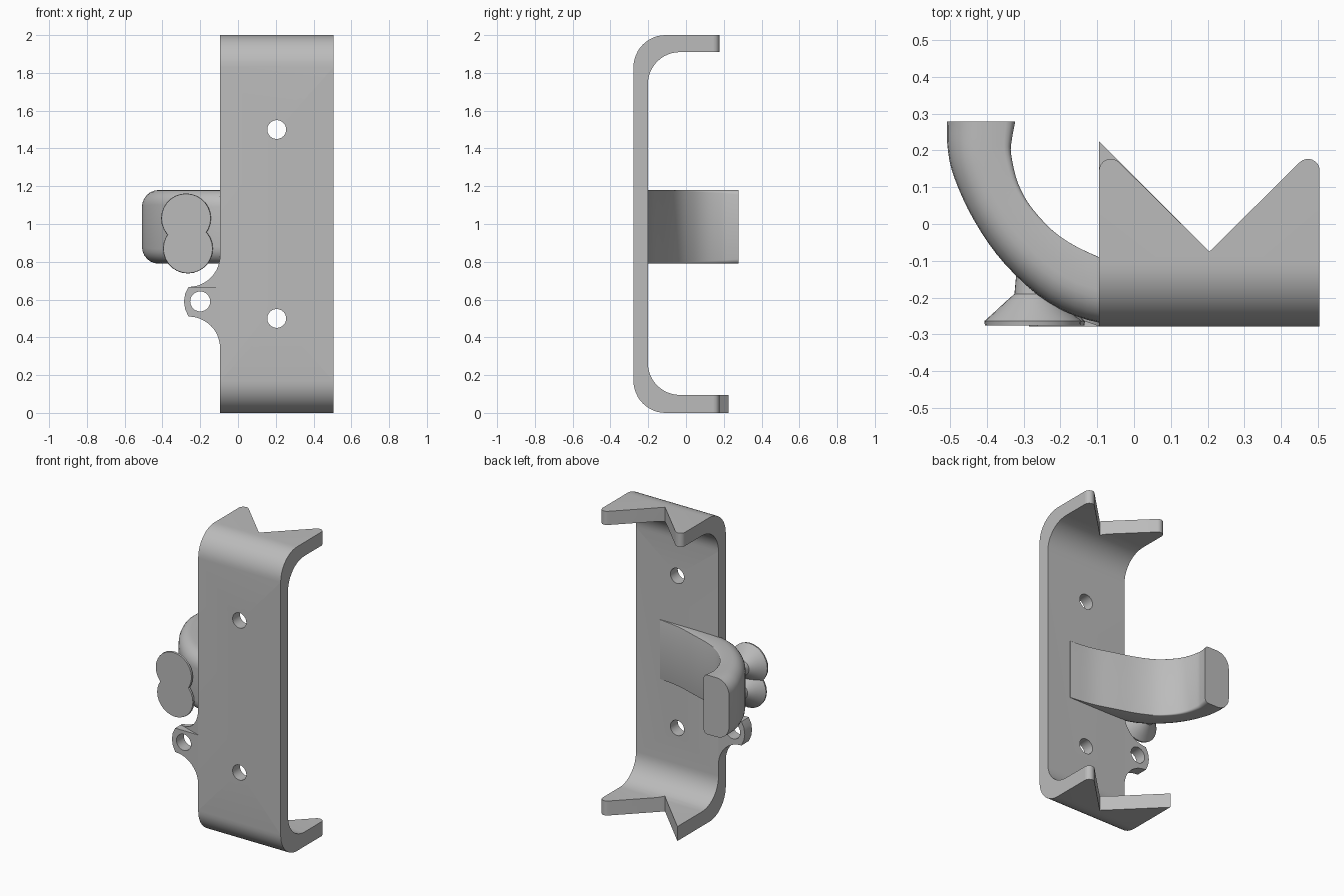
import bpy, bmesh
from math import sin, cos, pi, radians
from mathutils import Vector

if "Cube" in bpy.data.objects:
    bpy.data.objects.remove(bpy.data.objects["Cube"], do_unlink=True)

grey = bpy.data.materials.new("plain_grey")
grey.use_nodes = True
grey.diffuse_color = (0.5, 0.5, 0.5, 1)
grey.node_tree.nodes["Principled BSDF"].inputs["Base Color"].default_value = (0.5, 0.5, 0.5, 1)


def make(name, bm, smooth=30):
    bmesh.ops.recalc_face_normals(bm, faces=bm.faces)
    mesh = bpy.data.meshes.new(name)
    bm.to_mesh(mesh)
    bm.free()
    mesh.materials.append(grey)
    ob = bpy.data.objects.new(name, mesh)
    bpy.context.collection.objects.link(ob)
    shade(ob, smooth)
    return ob


def select(ob):
    bpy.ops.object.select_all(action='DESELECT')
    ob.select_set(True)
    bpy.context.view_layer.objects.active = ob


def shade(ob, angle=30):
    select(ob)
    bpy.ops.object.shade_smooth_by_angle(angle=radians(angle))


def arc(cx, cy, r, a0, a1, n=12):
    """Points on an arc, angles in degrees."""
    angles = [radians(a0 + (a1 - a0) * i / n) for i in range(n + 1)]
    return [(cx + r * cos(a), cy + r * sin(a)) for a in angles]


def prism(name, outline, axis, lo, hi):
    """Extrude a 2D outline along one axis."""
    place = {'x': lambda p, d: (d, p[0], p[1]),
             'y': lambda p, d: (p[0], d, p[1]),
             'z': lambda p, d: (p[0], p[1], d)}[axis]
    bm = bmesh.new()
    a = [bm.verts.new(place(p, lo)) for p in outline]
    b = [bm.verts.new(place(p, hi)) for p in outline]
    bm.faces.new(a)
    bm.faces.new(b[::-1])
    for i in range(len(a)):
        j = (i + 1) % len(a)
        bm.faces.new((a[i], a[j], b[j], b[i]))
    return make(name, bm)


def cut(ob, cutters):
    for c in cutters:
        c.hide_render = True
        mod = ob.modifiers.new("cut", 'BOOLEAN')
        mod.operation = 'DIFFERENCE'
        mod.solver = 'EXACT'
        mod.object = c
        select(ob)
        bpy.ops.object.modifier_apply(modifier=mod.name)
        bpy.data.objects.remove(c, do_unlink=True)
    shade(ob)


LEFT, RIGHT, MID = 0.505, -0.095, 0.205
FRONT, BACK, REACH = -0.278, -0.202, 0.24
R = 0.17

# C-shaped bracket
profile = ([(REACH, 0)] + arc(FRONT + R, R, R, 270, 180)
           + arc(FRONT + R, 2 - R, R, 180, 90)
           + [(REACH, 2), (REACH, 1.91)]
           + arc(BACK + R, 1.91 - R, R, 90, 180)
           + arc(BACK + R, 0.095 + R, R, 180, 270) + [(REACH, 0.095)])
bracket = prism("bracket", profile, 'x', RIGHT, LEFT)

# V notches with rounded tips; the lower right tip stays sharp
tip, tip_y = 0.032, 0.145
round_right = [(RIGHT - 0.1, tip_y)] + arc(RIGHT + tip, tip_y, tip, 180, 45, 8)
round_left = arc(LEFT - tip, tip_y, tip, 135, 0, 8) + [(LEFT + 0.1, tip_y)]
sharp_right = [(RIGHT - 0.1, 0.325)]
for start, lo, hi in ((round_right, 1.8, 2.1), (sharp_right, -0.1, 0.2)):
    outline = start + [(MID, -0.075)] + round_left + [(LEFT + 0.1, 0.5), (RIGHT - 0.1, 0.5)]
    cut(bracket, [prism("notch_cutter", outline, 'z', lo, hi)])

# Screw holes
cut(bracket, [prism("hole_cutter", arc(MID, z, 0.05, 0, 345, 23), 'y', -0.4, 0)
              for z in (0.5, 1.5)])

# Side lug with its hole
lug_outline = ([(RIGHT, 0.667), (-0.262, 0.667), (-0.28, 0.63), (-0.286, 0.59), (-0.28, 0.55)]
               + arc(-0.262, 0.343, 0.167, 90, 0))
lug = prism("side_lug", lug_outline, 'y', FRONT, BACK)
cut(lug, [prism("lug_hole_cutter", arc(-0.2, 0.59, 0.053, 0, 345, 23), 'y', -0.4, 0)])

# Fillet above the lug, its front face slanting back from the bracket
fillet = prism("lug_fillet", [(RIGHT, 0.667)] + arc(-0.262, 0.834, 0.167, 0, -90), 'y', FRONT, BACK)
for v in fillet.data.vertices:
    if v.co.y < -0.25:
        v.co.y += 0.35 * (RIGHT - v.co.x)


# Curved hook: (inner point, outer point) at stations from root to end
stations = [((0.33, -0.2), (0.33, -0.21)), ((0.18, -0.178), (0.18, -0.25)),
            ((0.04, -0.135), (0.04, -0.262)), ((-0.095, -0.09), (-0.095, -0.268)),
            ((-0.2, -0.035), (-0.23, -0.215)), ((-0.275, 0.04), (-0.35, -0.11)),
            ((-0.315, 0.11), (-0.435, 0.01)), ((-0.334, 0.19), (-0.49, 0.13)),
            ((-0.332, 0.23), (-0.507, 0.21)), ((-0.323, 0.278), (-0.508, 0.278))]


def spline(points, steps=4):
    """Smooth curve through the points."""
    p = [Vector(q) for q in points]
    p = [2 * p[0] - p[1]] + p + [2 * p[-1] - p[-2]]
    out = []
    for a, b, c, d in zip(p, p[1:], p[2:], p[3:]):
        for i in range(steps):
            t = i / steps
            out.append(0.5 * (2 * b + (c - a) * t + (2 * a - 5 * b + 4 * c - d) * t * t
                              + (3 * b - a - 3 * c + d) * t ** 3))
    return out + [p[-2]]


bm = bmesh.new()
rings = []
inner = spline([s[0] for s in stations])
outer = spline([s[1] for s in stations])
z0, z1 = 0.79, 1.18
for k, (a, b) in enumerate(zip(inner, outer)):
    width = (b - a).length
    ro = min(0.09, width * 0.5)
    ri = 0.035 * max(0, k / len(inner) - 0.3) + 0.001
    section = (arc(ri, z0 + ri, ri, 180, 270, 3) + arc(width - ro, z0 + ro, ro, 270, 360, 6)
               + arc(width - ro, z1 - ro, ro, 0, 90, 6) + arc(ri, z1 - ri, ri, 90, 180, 3))
    ring = []
    for u, z in section:
        q = a + (b - a) * (u / width)
        ring.append(bm.verts.new((q.x, q.y, z)))
    rings.append(ring)
for r0, r1 in zip(rings, rings[1:]):
    for i in range(len(r0)):
        j = (i + 1) % len(r0)
        bm.faces.new((r0[i], r0[j], r1[j], r1[i]))
bm.faces.new(rings[0])
bm.faces.new(rings[-1])
make("curved_hook", bm, 40)


# Two flat-faced pads on the front of the hook
def pad(name, x, z):
    outline = [(0.13, -0.276), (0.132, -0.264), (0.105, -0.24), (0.075, -0.212), (0.05, -0.19), (0.04, -0.08)]
    bm = bmesh.new()
    rings = [[bm.verts.new((x + r * cos(2 * pi * i / 28), y, z + r * sin(2 * pi * i / 28)))
              for i in range(28)] for r, y in outline]
    for r0, r1 in zip(rings, rings[1:]):
        for i in range(28):
            j = (i + 1) % 28
            bm.faces.new((r0[i], r0[j], r1[j], r1[i]))
    bm.faces.new(rings[0])
    bm.faces.new(rings[-1])
    make(name, bm, 40)


pad("upper_pad", -0.275, 1.03)
pad("lower_pad", -0.265, 0.87)
